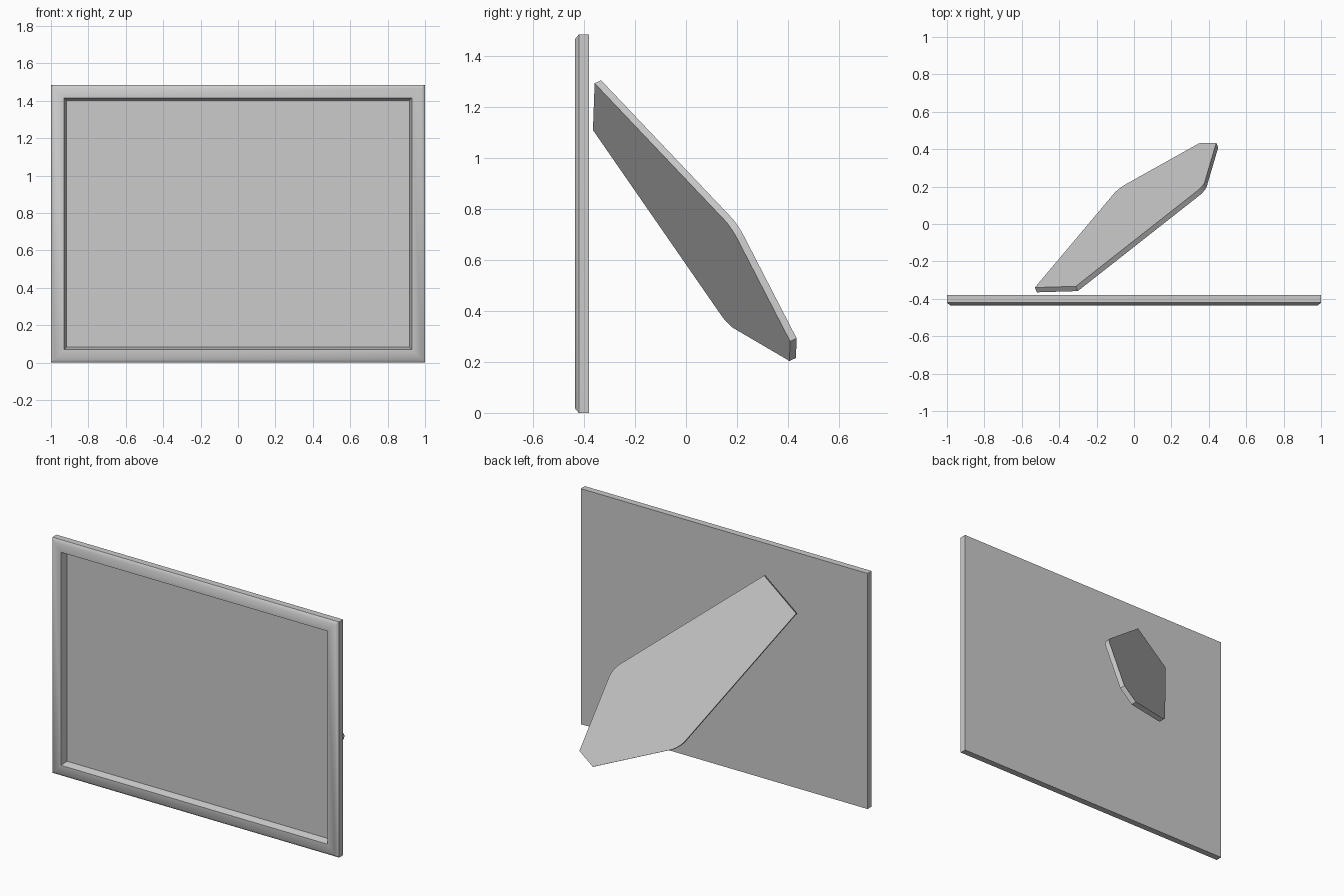
import bpy, bmesh
from mathutils import Vector

if "Cube" in bpy.data.objects:
    bpy.data.objects.remove(bpy.data.objects["Cube"])


def finish(name, bm, angle):
    bmesh.ops.recalc_face_normals(bm, faces=bm.faces)
    mesh = bpy.data.meshes.new(name)
    bm.to_mesh(mesh)
    bm.free()
    obj = bpy.data.objects.new(name, mesh)
    bpy.context.collection.objects.link(obj)
    bpy.ops.object.select_all(action='DESELECT')
    obj.select_set(True)
    bpy.context.view_layer.objects.active = obj
    bpy.ops.object.shade_smooth_by_angle(angle=angle)
    return obj


# Picture frame: rectangular rings (inset, y) from the back to the recessed panel
W, H = 1.0, 1.485
section = [(0, -0.38), (0, -0.421), (0.018, -0.436), (0.071, -0.436), (0.083, -0.392)]
bm = bmesh.new()
rings = []
for inset, y in section:
    x, lo, hi = W - inset, inset, H - inset
    rings.append([bm.verts.new(p) for p in
                  [(-x, y, lo), (x, y, lo), (x, y, hi), (-x, y, hi)]])
for a, b in zip(rings, rings[1:]):
    for i in range(4):
        j = (i + 1) % 4
        bm.faces.new((a[i], a[j], b[j], b[i]))
bm.faces.new(rings[0])
bm.faces.new(rings[-1])
finish("picture_frame", bm, 0.79)

# Back stand: tapered plate leaning diagonally, wide corners rounded
across = Vector((0.765, 0.023, 0.643)).normalized()
along = Vector((0.5525, 0.522, -0.651)).normalized()
normal = across.cross(along).normalized()
origin = Vector((-0.41, -0.362, 1.202))
half = [(0.143, 0.0), (0.298, 1.022), (0.06, 1.475)]
outline = half + [(-u, w) for u, w in reversed(half)]

bm = bmesh.new()
under = [bm.verts.new(origin + across * u + along * w) for u, w in outline]
upper = [bm.verts.new(v.co + normal * 0.03) for v in under]
bm.faces.new(under)
bm.faces.new(upper)
for i in range(6):
    j = (i + 1) % 6
    bm.faces.new((under[i], under[j], upper[j], upper[i]))
wide = [bm.edges.get((under[i], upper[i])) for i in (1, 4)]
bmesh.ops.bevel(bm, geom=wide, offset=0.05, offset_type='OFFSET',
                segments=5, profile=0.5, affect='EDGES')
finish("back_stand", bm, 0.52)
